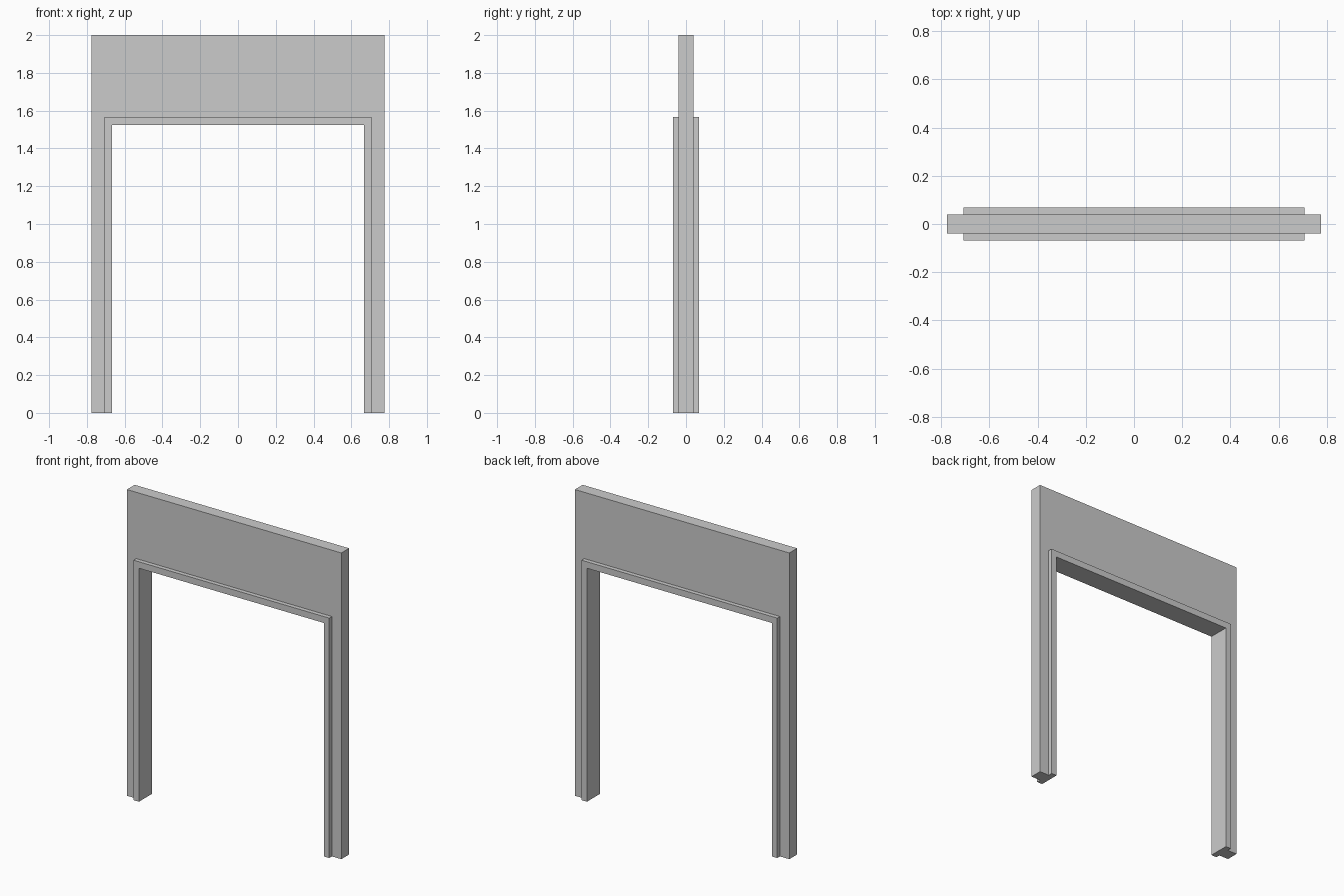
import bpy
import bmesh

if "Cube" in bpy.data.objects:
    bpy.data.objects.remove(bpy.data.objects["Cube"])


def portal(name, outer_x, outer_z, inner_x, inner_z, half_depth):
    """Solid upside-down U standing on z = 0, extruded through y."""
    def path(x, z):
        return [(-x, 0), (-x, z), (x, z), (x, 0)]

    bm = bmesh.new()
    outer = [bm.verts.new((x, -half_depth, z)) for x, z in path(outer_x, outer_z)]
    inner = [bm.verts.new((x, -half_depth, z)) for x, z in path(inner_x, inner_z)]
    faces = [bm.faces.new((outer[i], outer[i + 1], inner[i + 1], inner[i]))
             for i in range(3)]
    result = bmesh.ops.extrude_face_region(bm, geom=faces, use_keep_orig=True)
    moved = [g for g in result["geom"] if isinstance(g, bmesh.types.BMVert)]
    bmesh.ops.translate(bm, verts=moved, vec=(0, 2 * half_depth, 0))
    bmesh.ops.recalc_face_normals(bm, faces=bm.faces)

    mesh = bpy.data.meshes.new(name)
    bm.to_mesh(mesh)
    bm.free()
    obj = bpy.data.objects.new(name, mesh)
    bpy.context.collection.objects.link(obj)
    return obj


# Wall section with a doorway
portal("wall", 0.775, 2.0, 0.707, 1.567, 0.04)
# Thicker door frame lining the opening and standing proud on both sides
portal("door_frame", 0.707, 1.567, 0.668, 1.525, 0.068)
